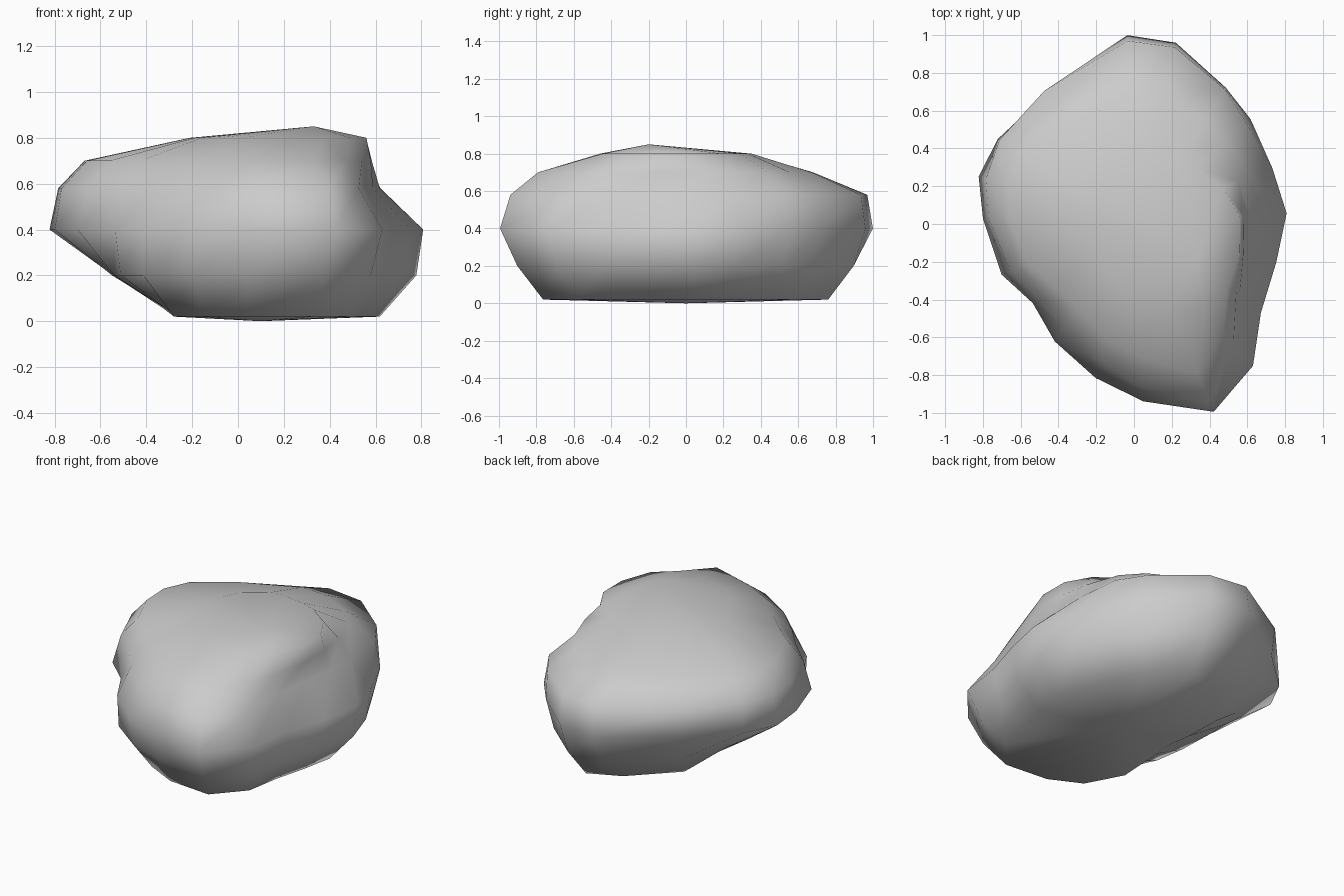
import bpy, bmesh, math

# Directions (degrees from +x) of the boulder's corners, seen from above
ANGLES = [4, 22, 42, 56, 77, 92, 124, 148, 163, 178, 201, 218, 236, 256, 273, 293, 310, 325, 345]
# Outline radius in each direction at each height
SLICES = {
    0.02: [.62, .60, .64, .70, .78, .67, .50, .32, .27, .25, .28, .34, .50, .66, .74, .83, .76, .64, .60],
    0.20: [.78, .76, .78, .82, .92, .88, .70, .60, .57, .55, .58, .65, .74, .80, .86, .98, .90, .78, .75],
    0.40: [.81, .79, .83, .87, .985, 1.0, .83, .85, .86, .80, .75, .68, .75, .84, .94, 1.08, .98, .82, .78],
    0.58: [.62, .67, .80, .86, .96, .97, .85, .84, .82, .77, .70, .64, .66, .75, .87, 1.02, .82, .68, .61],
    0.70: [.585, .60, .65, .67, .69, .68, .64, .70, .70, .66, .60, .54, .54, .62, .70, .86, .74, .66, .60],
    0.80: [.56, .51, .44, .40, .36, .34, .28, .24, .22, .21, .22, .24, .28, .34, .42, .50, .58, .60, .58],
}
N = len(ANGLES)

# Boulder body: stack of outlines, capped at top and bottom
bm = bmesh.new()
rings = []
for z, radii in SLICES.items():
    rings.append([bm.verts.new((r * math.cos(math.radians(a)), r * math.sin(math.radians(a)), z))
                  for a, r in zip(ANGLES, radii)])
top = bm.verts.new((0.33, -0.2, 0.85))
base = bm.verts.new((0.1, 0.0, 0.0))
for i in range(N):
    j = (i + 1) % N
    for low, high in zip(rings, rings[1:]):
        bm.faces.new((low[i], low[j], high[j], high[i]))
    bm.faces.new((rings[-1][i], rings[-1][j], top))
    bm.faces.new((rings[0][j], rings[0][i], base))

mesh = bpy.data.meshes.new("boulder")
bm.to_mesh(mesh)
bm.free()
rock = bpy.data.objects.new("boulder", mesh)
bpy.context.collection.objects.link(rock)
bpy.context.view_layer.objects.active = rock
rock.select_set(True)
bpy.ops.object.shade_smooth()
